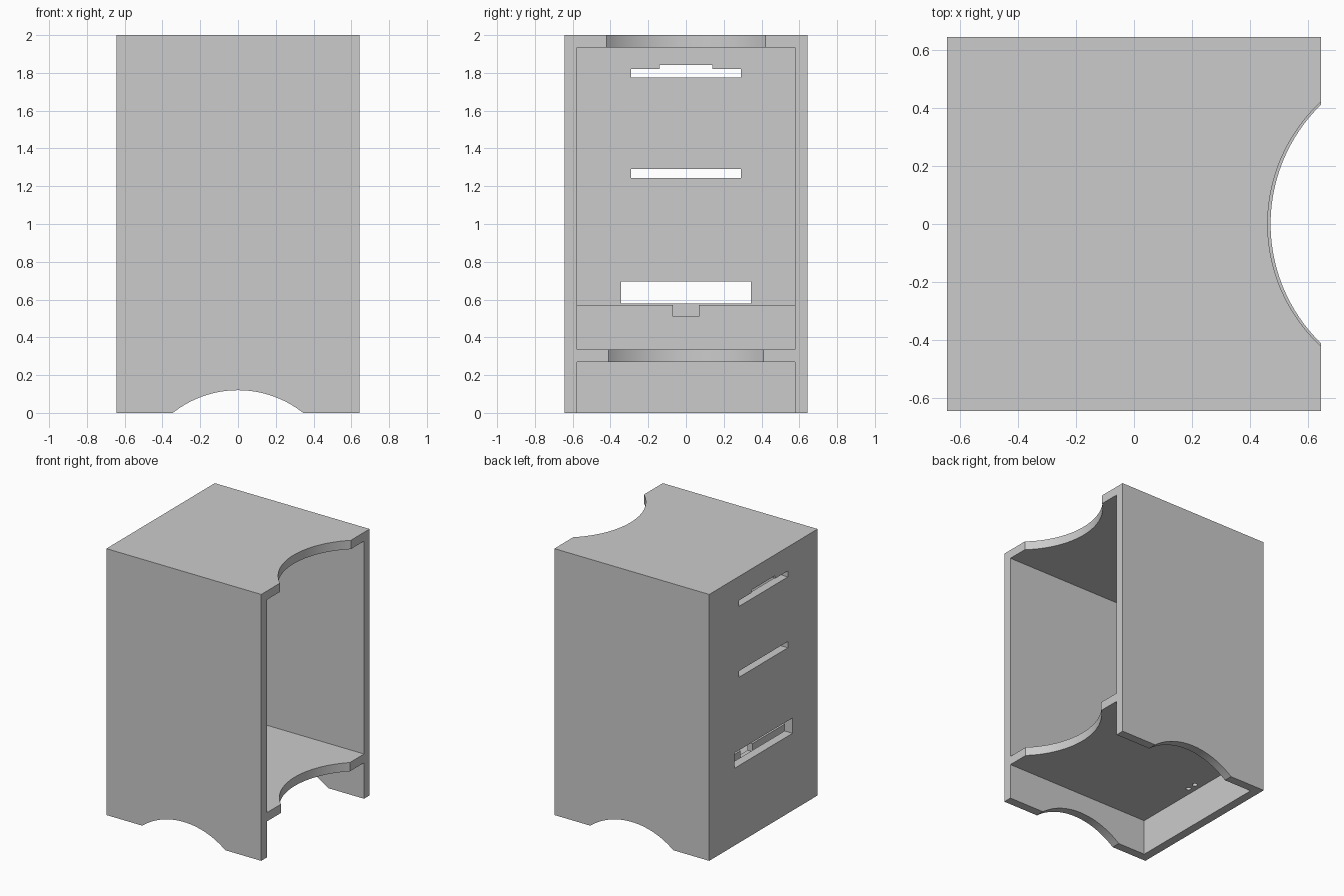
import bpy, bmesh, math
from mathutils import Matrix

cube = bpy.data.objects.get("Cube")
if cube:
    bpy.data.objects.remove(cube, do_unlink=True)

H = 0.643          # half width of the cabinet
T = 0.066          # board thickness
I = H - T          # half width of the inside
TOP = 2.0

grey = bpy.data.materials.new("light_grey")
grey.use_nodes = True
grey.diffuse_color = (0.6, 0.6, 0.6, 1)
bsdf = next(n for n in grey.node_tree.nodes if n.type == "BSDF_PRINCIPLED")
bsdf.inputs["Base Color"].default_value = (0.6, 0.6, 0.6, 1)

# Matrices that place a flat profile: (u, v, depth) -> model axes
FLAT = Matrix.Identity(4)
FACING_Y = Matrix(((1, 0, 0, 0), (0, 0, 1, 0), (0, 1, 0, 0), (0, 0, 0, 1)))
FACING_X = Matrix(((0, 0, 1, 0), (1, 0, 0, 0), (0, 1, 0, 0), (0, 0, 0, 1)))


def board(name, loops, start, thickness, frame):
    """Extrude an outline, with optional holes, into a flat board."""
    bm = bmesh.new()
    for loop in loops:
        verts = [bm.verts.new((u, v, start)) for u, v in loop]
        for a, b in zip(verts, verts[1:] + verts[:1]):
            bm.edges.new((a, b))
    bmesh.ops.triangle_fill(bm, edges=bm.edges[:], use_beauty=True)
    new = bmesh.ops.extrude_face_region(bm, geom=bm.faces[:], use_keep_orig=True)
    moved = [g for g in new["geom"] if isinstance(g, bmesh.types.BMVert)]
    bmesh.ops.translate(bm, verts=moved, vec=(0, 0, thickness))
    bm.transform(frame)
    bmesh.ops.recalc_face_normals(bm, faces=bm.faces[:])
    mesh = bpy.data.meshes.new(name)
    bm.to_mesh(mesh)
    bm.free()
    mesh.materials.append(grey)
    obj = bpy.data.objects.new(name, mesh)
    bpy.context.collection.objects.link(obj)
    bpy.ops.object.select_all(action="DESELECT")
    obj.select_set(True)
    bpy.context.view_layer.objects.active = obj
    bpy.ops.object.shade_smooth_by_angle(angle=math.radians(20))
    return obj


def rect(u0, u1, v0, v1):
    return [(u0, v0), (u1, v0), (u1, v1), (u0, v1)]


def arc(cu, cv, r, a0, a1, n):
    steps = [a0 + (a1 - a0) * i / n for i in range(n + 1)]
    return [(cu + r * math.cos(a), cv + r * math.sin(a)) for a in steps]


def scooped(x0, half_y, half_chord, depth):
    """Rectangle with a circular bite taken from its open edge."""
    r = (half_chord ** 2 + depth ** 2) / (2 * depth)
    a = math.asin(half_chord / r)
    bite = arc(H - depth + r, 0, r, math.pi + a, math.pi - a, 40)
    return [(H, half_y), (x0, half_y), (x0, -half_y), (H, -half_y)] + bite


# Roof and shelf with curved front edges
board("roof", [scooped(-H, H, 0.42, 0.183)], TOP - T, T, FLAT)
cable_holes = [arc(-0.525, y, 0.018, 0, math.tau * 15 / 16, 15) for y in (-0.035, 0.035)]
board("shelf", [scooped(-I, I, 0.41, 0.173)] + cable_holes, 0.27, T, FLAT)

# Side walls with an arch between the feet
half_arch, rise = 0.345, 0.12
radius = (half_arch ** 2 + rise ** 2) / (2 * rise)
swing = math.asin(half_arch / radius)
arch = arc(0, rise - radius, radius, math.pi / 2 + swing, math.pi / 2 - swing, 32)
side = [(-H, 0)] + arch + [(H, 0), (H, TOP - T), (-H, TOP - T)]
board("front_side_wall", [side], -H, T, FACING_Y)
board("rear_side_wall", [side], I, T, FACING_Y)

# Closed end wall with vent and cable slots
upper_slot = [(-0.29, 1.775), (0.29, 1.775), (0.29, 1.82), (0.14, 1.82),
              (0.14, 1.842), (-0.14, 1.842), (-0.14, 1.82), (-0.29, 1.82)]
middle_slot = rect(-0.29, 0.29, 1.243, 1.29)
lower_slot = rect(-0.345, 0.345, 0.58, 0.695)
board("end_wall", [rect(-I, I, 0, TOP - T), upper_slot, middle_slot, lower_slot],
      -H, T, FACING_X)

# Low inner divider with a cable notch
notch = [(-I, 0.336), (I, 0.336), (I, 0.57), (0.07, 0.57),
         (0.07, 0.51), (-0.07, 0.51), (-0.07, 0.57), (-I, 0.57)]
board("cable_divider", [notch], -I + 0.075, 0.04, FACING_X)
